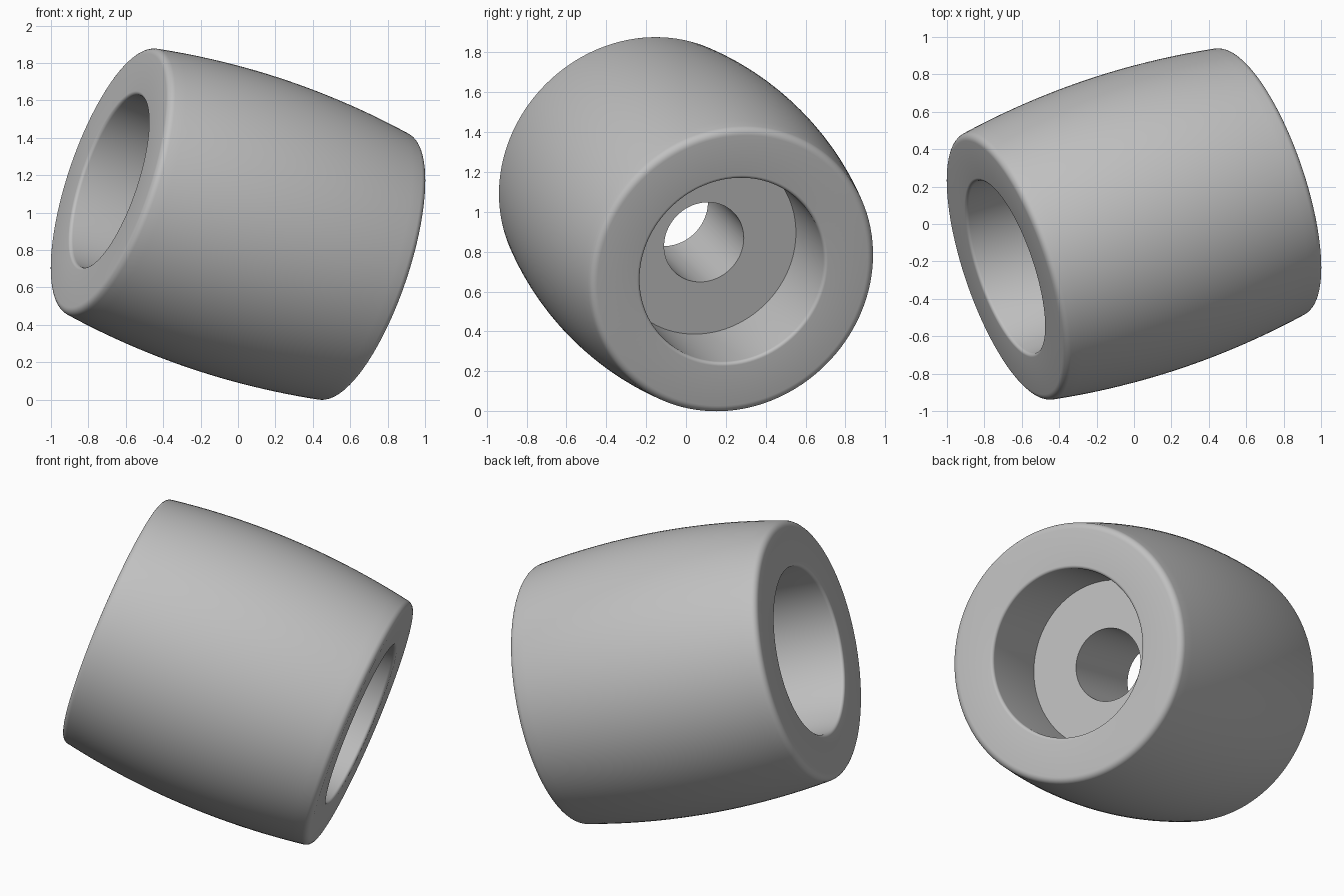
import bpy
import bmesh
from math import cos, sin, radians, tau
from mathutils import Vector

cube = bpy.data.objects.get("Cube")
if cube:
    bpy.data.objects.remove(cube, do_unlink=True)

HALF_LENGTH, END_RADIUS, MID_RADIUS = 0.765, 0.752, 0.812
BORE_RADIUS, HOLE_RADIUS, FLOOR = 0.485, 0.21, 0.295
ROUND_OUT, ROUND_IN = 0.04, 0.018
AXIS = Vector((0.902, 0.305, -0.305))


def fillet(radius, height, size, start, end, steps=6):
    """Rounded corner as (radius, height) points around a centre."""
    angles = [radians(start + (end - start) * i / steps) for i in range(steps + 1)]
    return [(radius + size * cos(a), height + size * sin(a)) for a in angles]


# Upper half of the section: hole edge, counterbore, end face, bulged side
half = [(HOLE_RADIUS, FLOOR), (BORE_RADIUS, FLOOR)]
half += fillet(BORE_RADIUS + ROUND_IN, HALF_LENGTH - ROUND_IN, ROUND_IN, 180, 90)
half += fillet(END_RADIUS - ROUND_OUT, HALF_LENGTH - ROUND_OUT, ROUND_OUT, 90, 9)
edge_r, edge_h = half[-1]
for i in range(1, 12):
    k = 1 - i / 12
    half.append((MID_RADIUS - (MID_RADIUS - edge_r) * k * k, edge_h * k))

# Mirror the section to the other end
profile = half + [(MID_RADIUS, 0)] + [(r, -h) for r, h in reversed(half)]

# Revolve the closed section
bm = bmesh.new()
verts = [bm.verts.new((r, 0, h)) for r, h in profile]
edges = [bm.edges.new((v, verts[i - 1])) for i, v in enumerate(verts)]
bmesh.ops.spin(bm, geom=verts + edges, cent=(0, 0, 0), axis=(0, 0, 1),
               angle=tau, steps=128, use_merge=True)
bmesh.ops.remove_doubles(bm, verts=bm.verts, dist=0.0001)
bmesh.ops.recalc_face_normals(bm, faces=bm.faces)
mesh = bpy.data.meshes.new("barrel_spacer")
bm.to_mesh(mesh)
bm.free()

# Tilted barrel
barrel = bpy.data.objects.new("barrel_spacer", mesh)
bpy.context.collection.objects.link(barrel)
barrel.rotation_euler = AXIS.to_track_quat("Z", "Y").to_euler()
barrel.location.z = 0.938

# Plain grey
grey = bpy.data.materials.new("light_grey")
grey.use_nodes = True
colour = (0.53, 0.53, 0.53, 1)
grey.diffuse_color = colour
grey.node_tree.nodes["Principled BSDF"].inputs["Base Color"].default_value = colour
mesh.materials.append(grey)

bpy.ops.object.select_all(action="DESELECT")
barrel.select_set(True)
bpy.context.view_layer.objects.active = barrel
bpy.ops.object.shade_smooth_by_angle(angle=radians(30))
